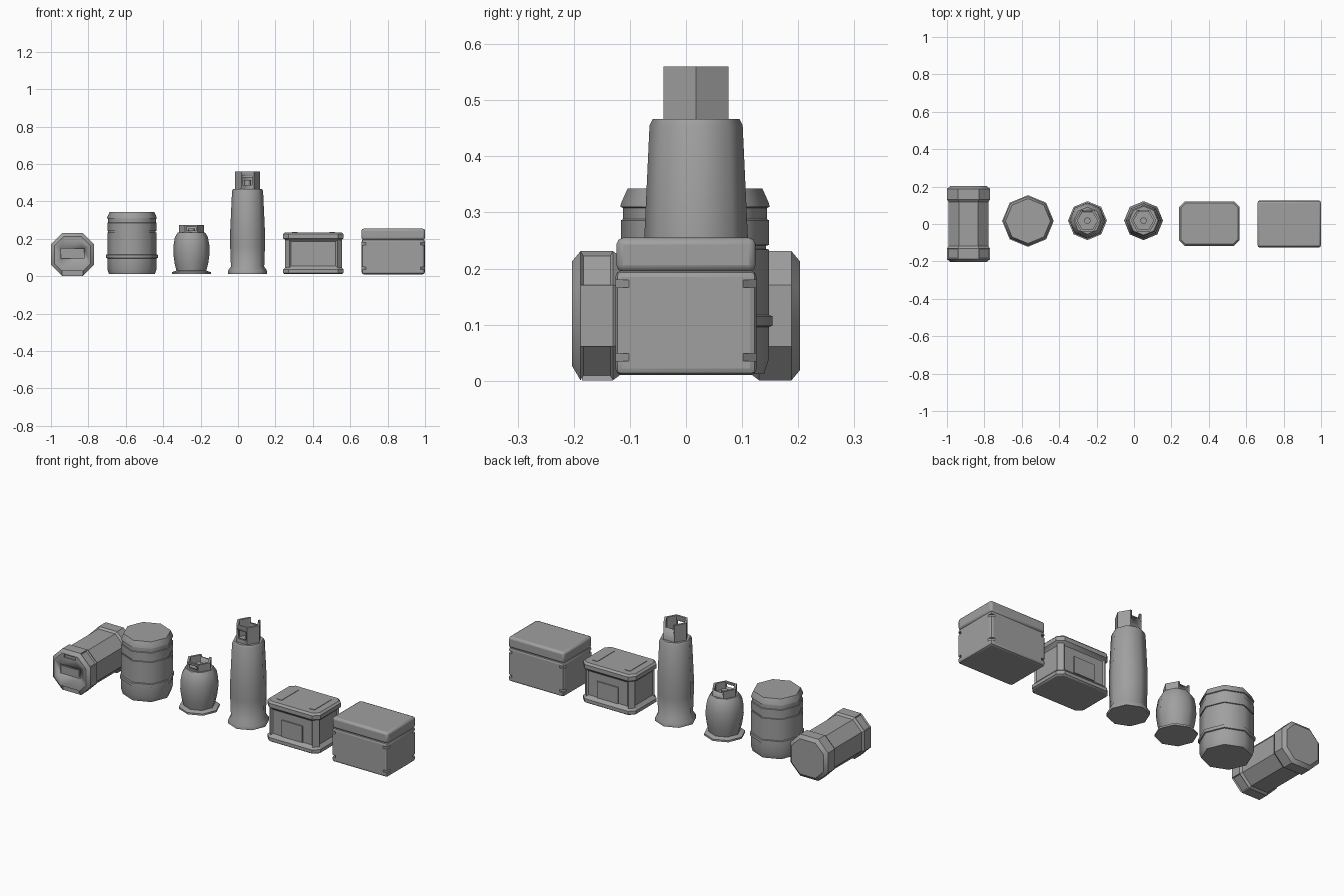
import bpy, bmesh, math
from mathutils import Vector, Matrix

default = bpy.data.objects.get("Cube")
if default:
    bpy.data.objects.remove(default, do_unlink=True)

grey = bpy.data.materials.new("plain grey")
grey.use_nodes = True
tone = (0.35, 0.35, 0.35, 1)
grey.diffuse_color = tone
grey.node_tree.nodes["Principled BSDF"].inputs["Base Color"].default_value = tone


def finish(name, bm, angle=30):
    bmesh.ops.recalc_face_normals(bm, faces=bm.faces)
    mesh = bpy.data.meshes.new(name)
    bm.to_mesh(mesh)
    bm.free()
    obj = bpy.data.objects.new(name, mesh)
    bpy.context.collection.objects.link(obj)
    mesh.materials.append(grey)
    shade(obj, angle)
    return obj


def shade(obj, angle):
    bpy.ops.object.select_all(action="DESELECT")
    obj.select_set(True)
    bpy.context.view_layer.objects.active = obj
    bpy.ops.object.shade_smooth_by_angle(angle=math.radians(angle))


def loft(rings):
    bm = bmesh.new()
    loops = [[bm.verts.new(p) for p in ring] for ring in rings]
    n = len(loops[0])
    for a, b in zip(loops, loops[1:]):
        for i in range(n):
            j = (i + 1) % n
            bm.faces.new((a[i], a[j], b[j], b[i]))
    bm.faces.new(loops[0][::-1])
    bm.faces.new(loops[-1])
    return bm


def lathe(name, x, y, profile, sides=8, angle=50):
    turn = math.tau / sides
    return finish(name, loft([[(x + r * math.cos(i * turn), y + r * math.sin(i * turn), z)
                               for i in range(sides)] for r, z in profile]), angle)


def chamfered(w, d, cut, profile):
    """Loft a corner-cut rectangle through (inset, height) pairs."""
    rings = []
    for inset, z in profile:
        a, b = w / 2 - inset, d / 2 - inset
        c = max(cut - inset * 0.586, 0.002)
        rings.append([(a, b - c, z), (a - c, b, z), (c - a, b, z), (-a, b - c, z),
                      (-a, c - b, z), (c - a, -b, z), (a - c, -b, z), (a, c - b, z)])
    return loft(rings)


def box(name, centre, size, spin=0):
    bm = bmesh.new()
    bmesh.ops.create_cube(bm, size=1)
    bmesh.ops.scale(bm, vec=size, verts=bm.verts)
    bm.transform(Matrix.Translation(centre) @ Matrix.Rotation(spin, 4, "Z"))
    return finish(name, bm)


def carve(obj, centre, size, spin=0):
    cutter = box("cutter", centre, size, spin)
    cutter.hide_render = True
    mod = obj.modifiers.new("cut", "BOOLEAN")
    mod.operation, mod.object = "DIFFERENCE", cutter
    bpy.context.view_layer.objects.active = obj
    bpy.ops.object.modifier_apply(modifier=mod.name)
    bpy.data.objects.remove(cutter, do_unlink=True)


def sink(bm, test, border, depth):
    bm.normal_update()
    faces = [f for f in bm.faces if test(f)]
    bmesh.ops.inset_individual(bm, faces=faces, thickness=border, depth=-depth)


# Lying octagonal pod with a cap at each end
POD_X, POD_Z = -0.885, 0.116
half = [(0.009, 0.118), (0, 0.13), (0, 0.188), (0.018, 0.203)]
bm = chamfered(0.23, 0.23, 0.06, [(i, -t) for i, t in half[::-1]] + half)
bmesh.ops.recalc_face_normals(bm, faces=bm.faces)
sink(bm, lambda f: f.calc_center_median().z > 0.14 and abs(f.normal.z) < 0.1
     and abs(f.normal.x * f.normal.y) > 0.3, 0.007, 0.007)
bm.transform(Matrix.Translation((POD_X, 0, POD_Z)) @ Matrix.Rotation(math.pi / 2, 4, "X"))
pod = finish("octagonal_pod", bm)
carve(pod, (POD_X, -0.203, 0.122), (0.125, 0.02, 0.055))
carve(pod, (POD_X, -0.203, 0.2), (0.07, 0.012, 0.015))
carve(pod, (POD_X, -0.2, 0.008), (0.11, 0.03, 0.046))
box("pod_front_plate", (POD_X, -0.195, 0.122), (0.105, 0.006, 0.037))

# Barrel with seams and a lower hoop
lathe("barrel", -0.567, 0.016, [
    (0.123, 0.012), (0.132, 0.04), (0.132, 0.096), (0.138, 0.098), (0.138, 0.115),
    (0.132, 0.117), (0.132, 0.234), (0.127, 0.235), (0.127, 0.241), (0.132, 0.242),
    (0.132, 0.286), (0.128, 0.288), (0.128, 0.308), (0.133, 0.31), (0.132, 0.316),
    (0.12, 0.343)])


# Gas tanks, each with a hexagonal collar
def tank(name, x, profile, low, high):
    y = 0.018
    lathe(name + "_body", x, y, profile)
    wall = 0.013
    collar = lathe(name + "_collar", x, y, [(0.067, low - 0.01), (0.067, high)], 6, 30)
    inner = lathe("collar_hollow", x, y, [(0.067 - wall, low - 0.03), (0.067 - wall, high + 0.02)], 6)
    mod = collar.modifiers.new("hollow", "BOOLEAN")
    mod.operation, mod.object = "DIFFERENCE", inner
    bpy.context.view_layer.objects.active = collar
    bpy.ops.object.modifier_apply(modifier=mod.name)
    bpy.data.objects.remove(inner, do_unlink=True)
    tall = high - low
    carve(collar, (x, y - 0.06, low + tall * 0.47), (0.05, 0.05, tall * 0.5))
    carve(collar, (x, y + 0.06, high), (0.05, 0.05, tall * 0.6))
    lathe(name + "_valve", x, y, [(0.018, low - 0.01), (0.018, low + tall * 0.5)], 8)


tank("small_tank", -0.249, [
    (0.104, 0.012), (0.104, 0.022), (0.08, 0.03), (0.09, 0.07), (0.097, 0.12),
    (0.096, 0.165), (0.088, 0.21), (0.072, 0.235)], 0.235, 0.275)
tank("tall_tank", 0.051, [
    (0.104, 0.012), (0.104, 0.03), (0.089, 0.052), (0.093, 0.16), (0.093, 0.24),
    (0.083, 0.455), (0.077, 0.467)], 0.467, 0.56)

# Corner-cut crate with recessed sides
CRATE_X, CRATE_Y = 0.403, 0.002
bm = chamfered(0.324, 0.238, 0.03, [
    (0.008, 0.012), (0, 0.018), (0, 0.036), (0.01, 0.046), (0.01, 0.195),
    (0, 0.203), (0, 0.225), (0.01, 0.235)])
bmesh.ops.recalc_face_normals(bm, faces=bm.faces)
sink(bm, lambda f: f.calc_area() > 0.02 and abs(f.normal.z) < 0.1, 0.012, 0.007)
bm.transform(Matrix.Translation((CRATE_X, CRATE_Y, 0)))
finish("crate", bm)
for side in (-1, 1):
    box("crate_door", (CRATE_X, CRATE_Y + side * 0.105, 0.1), (0.128, 0.008, 0.09))
    box("lid_grip", (CRATE_X + side * 0.1, CRATE_Y, 0.235), (0.03, 0.15, 0.005))

# Plain chest with a rounded lid and notched corners
CHEST_X = 0.83


def rounded_block(name, size, low, high):
    obj = box(name, (CHEST_X, 0, (low + high) / 2), (*size, high - low))
    mod = obj.modifiers.new("round", "BEVEL")
    mod.width, mod.segments = 0.012, 2
    bpy.context.view_layer.objects.active = obj
    bpy.ops.object.modifier_apply(modifier=mod.name)
    return obj


body = rounded_block("chest_body", (0.338, 0.252), 0.01, 0.197)
rounded_block("chest_lid", (0.34, 0.248), 0.194, 0.255)
for sx in (-1, 1):
    for sy in (-1, 1):
        for z in (0.042, 0.173):
            carve(body, (CHEST_X + sx * 0.169, sy * 0.126, z), (0.034, 0.034, 0.013), math.pi / 4)
shade(body, 35)
